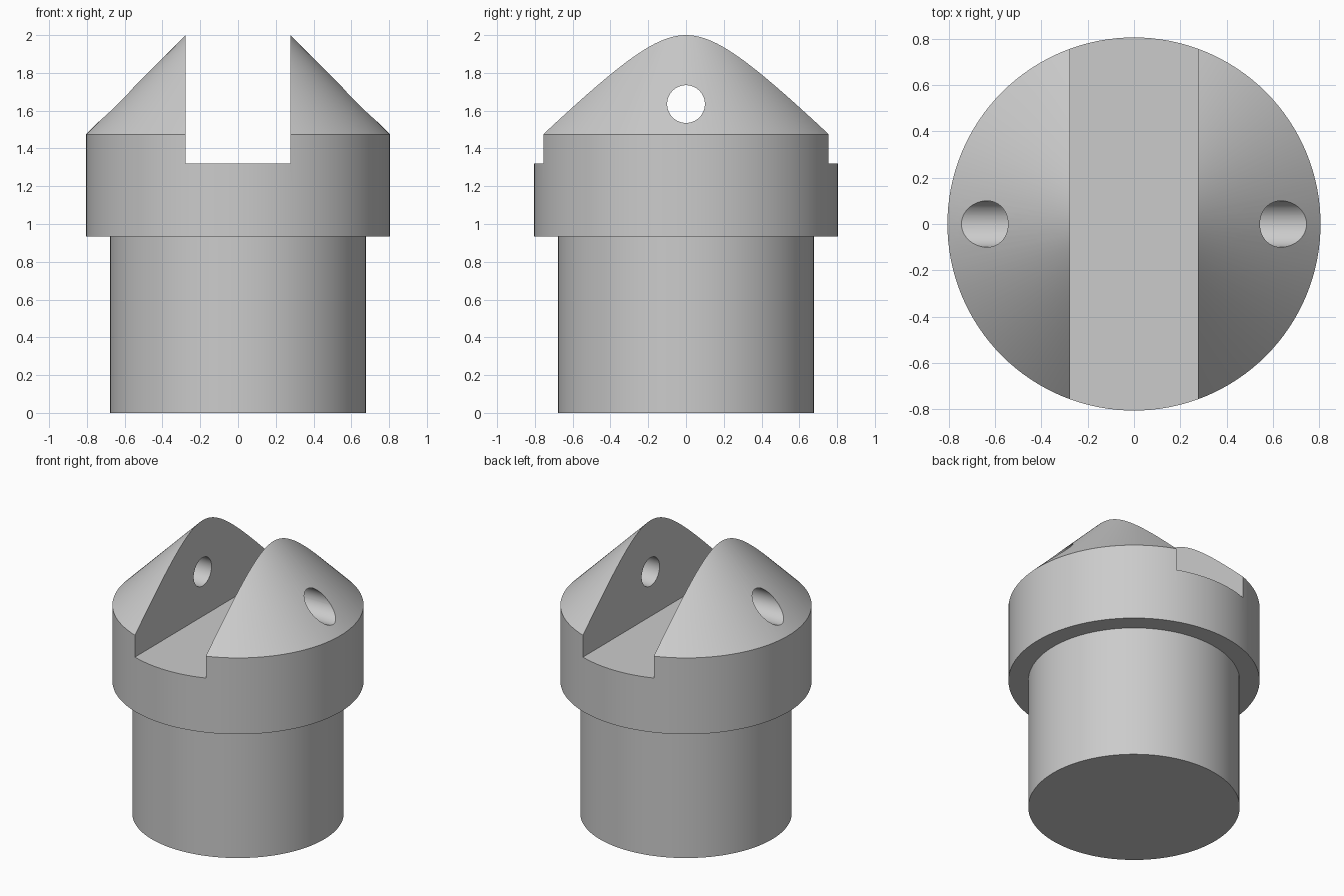
import bpy
import bmesh
from math import pi
from mathutils import Matrix

SEGMENTS = 128
SLOT_HALF = 0.277
SLOT_FLOOR = 1.32

cube = bpy.data.objects.get("Cube")
if cube:
    bpy.data.objects.remove(cube, do_unlink=True)

grey = bpy.data.materials.new("plain_grey")
grey.use_nodes = True
colour = (0.6, 0.6, 0.6, 1)
grey.diffuse_color = colour
grey.node_tree.nodes["Principled BSDF"].inputs["Base Color"].default_value = colour


def make_object(name, bm):
    bmesh.ops.recalc_face_normals(bm, faces=bm.faces)
    mesh = bpy.data.meshes.new(name)
    bm.to_mesh(mesh)
    bm.free()
    mesh.materials.append(grey)
    obj = bpy.data.objects.new(name, mesh)
    bpy.context.collection.objects.link(obj)
    return obj


def lathe(name, profile):
    bm = bmesh.new()
    verts = [bm.verts.new((r, 0, z)) for r, z in profile]
    edges = [bm.edges.new(pair) for pair in zip(verts, verts[1:])]
    bmesh.ops.spin(bm, geom=verts + edges, cent=(0, 0, 0), axis=(0, 0, 1),
                   angle=2 * pi, steps=SEGMENTS)
    bmesh.ops.remove_doubles(bm, verts=bm.verts, dist=0.0005)
    return make_object(name, bm)


# Turned body: narrow shank, wider collar and cone
body = lathe("plug_body", [(0, 0), (0.678, 0), (0.678, 0.935), (0.805, 0.935),
                           (0.805, 1.475), (0, 2.275)])

# Slot cutter, running front to back
bm = bmesh.new()
bmesh.ops.create_cube(bm, size=1, matrix=Matrix.Translation((0, 0, SLOT_FLOOR + 0.75))
                      @ Matrix.Diagonal((2 * SLOT_HALF, 3, 1.5, 1)))
slot = make_object("slot_cutter", bm)

# Pin hole cutter, running side to side
bm = bmesh.new()
bmesh.ops.create_cone(bm, cap_ends=True, segments=48, radius1=0.1, radius2=0.1, depth=3,
                      matrix=Matrix.Translation((0, 0, 1.635)) @ Matrix.Rotation(pi / 2, 4, "Y"))
pin_hole = make_object("pin_hole_cutter", bm)

# Cut the body and keep the result
bpy.ops.object.select_all(action="DESELECT")
body.select_set(True)
bpy.context.view_layer.objects.active = body
for cutter in (slot, pin_hole):
    cutter.hide_render = True
    cut = body.modifiers.new(cutter.name, "BOOLEAN")
    cut.operation = "DIFFERENCE"
    cut.solver = "EXACT"
    cut.object = cutter
    bpy.ops.object.modifier_apply(modifier=cut.name)
    bpy.data.objects.remove(cutter, do_unlink=True)

bpy.ops.object.shade_smooth_by_angle(angle=pi / 6)
